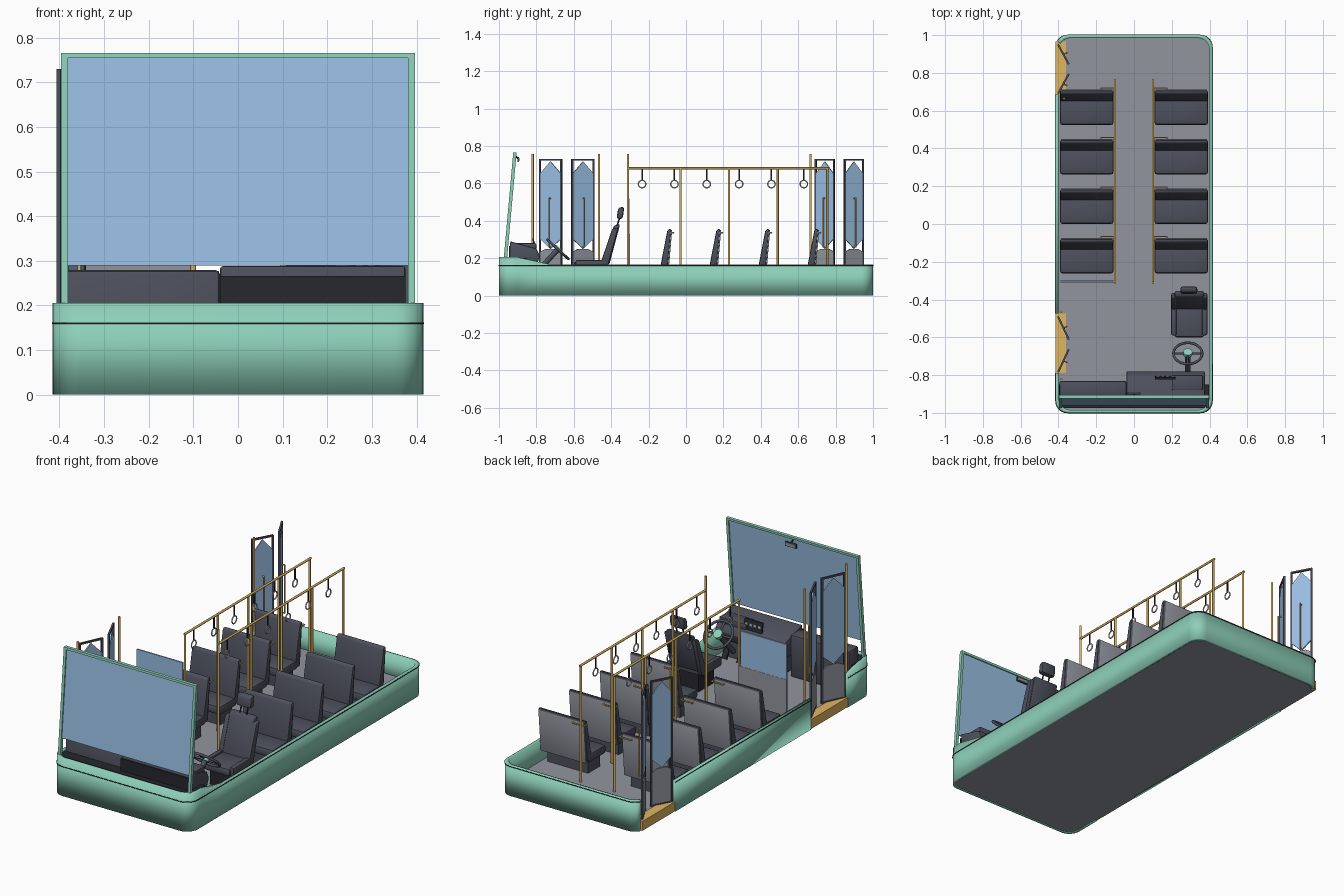
import bpy, bmesh, math
from mathutils import Vector, Matrix

if "Cube" in bpy.data.objects:
    bpy.data.objects.remove(bpy.data.objects["Cube"])

def mat(name, r, g, b):
    m = bpy.data.materials.new(name)
    m.diffuse_color = (r, g, b, 1)
    m.use_nodes = True
    m.node_tree.nodes["Principled BSDF"].inputs["Base Color"].default_value = m.diffuse_color
    return m

GREEN = mat("mint green", 0.27, 0.63, 0.49)
GLASS = mat("window blue", 0.32, 0.52, 0.77)
FLOOR = mat("floor grey", 0.29, 0.30, 0.345)
SEAT = mat("seat charcoal", 0.075, 0.08, 0.108)
BLACK = mat("trim black", 0.02, 0.021, 0.026)
BRASS = mat("brass yellow", 0.74, 0.47, 0.12)
RING = mat("ring white", 0.6, 0.6, 0.6)

def finish(name, bm, m, matrix=None, angle=35):
    bmesh.ops.recalc_face_normals(bm, faces=bm.faces)
    me = bpy.data.meshes.new(name)
    bm.to_mesh(me)
    bm.free()
    me.materials.append(m)
    me.shade_smooth()
    me.set_sharp_from_angle(angle=math.radians(angle))
    ob = bpy.data.objects.new(name, me)
    if matrix:
        ob.matrix_world = matrix
    bpy.context.collection.objects.link(ob)
    return ob

def extrude(name, lo, hi, m, bevel=0.0, matrix=None):
    """Solid between two matching outlines."""
    bm = bmesh.new()
    a = [bm.verts.new(p) for p in lo]
    b = [bm.verts.new(p) for p in hi]
    bm.faces.new(a)
    bm.faces.new(b)
    for i in range(len(a)):
        j = (i + 1) % len(a)
        bm.faces.new((a[i], a[j], b[j], b[i]))
    if bevel:
        bmesh.ops.bevel(bm, geom=bm.edges[:], offset=bevel, segments=2, profile=0.5, affect='EDGES')
    return finish(name, bm, m, matrix)

def box(name, x, y, z, m, bevel=0.0, matrix=None):
    c = [(x[0], y[0]), (x[1], y[0]), (x[1], y[1]), (x[0], y[1])]
    return extrude(name, [(*p, z[0]) for p in c], [(*p, z[1]) for p in c], m, bevel, matrix)

def prism(name, yz, x, m, bevel=0.0):
    return extrude(name, [(x[0], *p) for p in yz], [(x[1], *p) for p in yz], m, bevel)

def tube(name, pts, r, m, sides=8, matrix=None):
    """Round bar following a list of points."""
    bm = bmesh.new()
    for p, q in zip(pts, pts[1:]):
        p, q = Vector(p), Vector(q)
        d = q - p
        M = Matrix.Translation((p + q) / 2) @ d.to_track_quat('Z', 'Y').to_matrix().to_4x4()
        bmesh.ops.create_cone(bm, cap_ends=True, segments=sides, radius1=r, radius2=r,
                              depth=d.length + r * (len(pts) > 2), matrix=M)
    return finish(name, bm, m, matrix, 50)

def torus(name, loc, rot, R, r, m, seg=24):
    bpy.ops.mesh.primitive_torus_add(location=loc, rotation=rot, major_radius=R, minor_radius=r,
                                     major_segments=seg, minor_segments=8)
    ob = bpy.context.object
    ob.name = name
    ob.data.materials.append(m)
    ob.data.shade_smooth()

# ---- body shell: rounded outline with door gaps ----
DOORS = [(-0.79, -0.475), (0.685, 0.965)]
LEFT_CUTS = [0.965, 0.9, 0.685, -0.475, -0.72, -0.79, -0.9]

def outline(off, cuts=True, r=0.065):
    hx, hy, pts = 0.415 - off, 1 - off, []
    for k, (sx, sy) in enumerate([(1, 1), (-1, 1), (-1, -1), (1, -1)]):
        for i in range(7):
            a = math.radians(90 * k + 15 * i)
            if cuts and sx < 0 and sy > 0 and i == 6:   # keep the door edge clean
                continue
            pts.append((sx * (hx - r) + r * math.cos(a), sy * (hy - r) + r * math.sin(a)))
        if cuts and k == 1:
            pts += [(-hx, y) for y in LEFT_CUTS]
        if cuts and k == 3:
            pts += [(hx, -0.9), (hx, -0.72)]
    return pts

def in_gap(p, q):
    y = (p[1] + q[1]) / 2
    return p[0] < -0.38 and q[0] < -0.38 and any(a < y < b for a, b in DOORS)

def wall(name, off, thick, z0, top, m):
    out, inn = outline(off), outline(off + thick)
    n, bm = len(out), bmesh.new()
    rows = [[bm.verts.new(v) for v in ((*o, z0), (*o, top(o[1])), (*i, top(o[1])), (*i, z0))]
            for o, i in zip(out, inn)]
    gap = [in_gap(out[i], out[(i + 1) % n]) for i in range(n)]
    for i in range(n):
        a, b = rows[i], rows[(i + 1) % n]
        if not gap[i]:
            for k in range(4):
                bm.faces.new((a[k], b[k], b[(k + 1) % 4], a[(k + 1) % 4]))
        if gap[i] != gap[i - 1]:
            bm.faces.new(a)
    bmesh.ops.delete(bm, geom=[v for v in bm.verts if not v.link_faces], context='VERTS')
    finish(name, bm, m, None, 100)

def wall_top(y):
    return 0.165 + 0.04 * min(1, max(0, (-0.72 - y) / 0.18))

wall("body_wall", 0, 0.015, 0, wall_top, GREEN)
wall("belt_trim", -0.002, 0.004, 0.158, lambda y: 0.162, BLACK)
o = outline(0.008, False)
extrude("floor", [(*p, 0) for p in o], [(*p, 0.05) for p in o], FLOOR)

# ---- folding doors with steps ----
def leaf(p, q):
    d = Vector((q[0] - p[0], q[1] - p[1], 0))
    w = d.length
    M = Matrix.Translation((*p, 0)) @ Matrix.Rotation(math.atan2(d.y, d.x), 4, 'Z')
    t, f = 0.005, 0.009
    for u in (0, w - f):
        box("door_stile", (u, u + f), (-t, t), (0.05, 0.73), SEAT, 0, M)
    for z in (0.05, 0.721):
        box("door_rail", (f, w - f), (-t, t), (z, z + 0.009), SEAT, 0, M)
    def sheet(name, uz, m):
        extrude(name, [(u, -0.004, z) for u, z in uz], [(u, 0.004, z) for u, z in uz], m, 0, M)
    sheet("door_glass", [(w / 2, 0.25), (w - f, 0.30), (w - f, 0.655), (w / 2, 0.717), (f, 0.655), (f, 0.30)], GLASS)
    sheet("door_panel", [(f, 0.06), (w - f, 0.06), (w - f, 0.235), (w * .7, 0.25), (w * .3, 0.25), (f, 0.235)], FLOOR)
    s = 1 if (M.to_3x3() @ Vector((0, 1, 0))).x > 0 else -1    # handle on the cabin side
    tube("door_handle", [(w / 2, 0, 0.26), (w / 2, s * 0.02, 0.26), (w / 2, s * 0.02, 0.52), (w / 2, 0, 0.52)],
         0.004, BRASS, 8, M)

for a, b in DOORS:
    box("door_step", (-0.415, -0.36), (a, b), (0.003, 0.054), BRASS)
for hinge, fold in [(-0.49, -0.612), (-0.785, -0.663), (0.95, 0.845), (0.69, 0.795)]:
    leaf((-0.402, hinge), (-0.345, fold))
for x, y in [(-0.385, -0.82), (-0.385, -0.465), (-0.37, 0.665)]:
    tube("door_pole", [(x, y, 0.05), (x, y, 0.757)], 0.006, BRASS)

# ---- passenger seats ----
for side in (-1, 1):
    x = sorted((side * 0.108, side * 0.392))
    xb = (x[0] + 0.02, x[1] - 0.02)
    for i in range(4):
        y = -0.262 + 0.262 * i
        box("seat_base", xb, (y + 0.03, y + 0.13), (0.05, 0.13), SEAT)
        box("seat_cushion", x, (y, y + 0.15), (0.115, 0.163), SEAT, 0.014)
        prism("seat_back", [(y + .12, .13), (y + .163, .352), (y + .183, .358), (y + .163, .13)], x, SEAT, 0.009)
        prism("seat_shell", [(y + .155, .12), (y + .18, .350), (y + .188, .350), (y + .168, .12)],
              (x[0] + 0.006, x[1] - 0.006), FLOOR, 0.002)
        h = [(side * .175, y + .18, .335), (side * .175, y + .196, .335),
             (side * .106, y + .196, .335), (side * .106, y + .17, .335)]
        tube("seat_handle", h, 0.0035, BRASS)

# ---- grab rails, poles and straps ----
for x in (-0.1, 0.1):
    tube("grab_rail", [(x, -0.315, 0.68), (x, 0.765, 0.68)], 0.006, BRASS)
    for y in (-0.31, -0.03, 0.23, 0.49, 0.755):
        top = 0.757 if (x > 0 and y == -0.31) else 0.68
        tube("grab_pole", [(x, y, 0.05), (x, y, top)], 0.006, BRASS)
    for i in range(6):
        y = -0.235 + 0.173 * i
        box("strap", (x - .002, x + .002), (y - .004, y + .004), (0.615, 0.675), BLACK)
        torus("strap_ring", (x, y, 0.596), (0, math.pi / 2, 0), 0.02, 0.0035, RING, 16)

# ---- partition behind the front door ----
box("partition_panel", (-0.39, -0.105), (-0.31, -0.30), (0.05, 0.33), FLOOR)
box("partition_glass", (-0.39, -0.115), (-0.309, -0.301), (0.33, 0.52), GLASS)

# ---- windscreen ----
def wy(z):
    return -0.965 + (z - 0.205) * 0.09
def slab(name, x, z, d, m):
    a, b = wy(z[0]), wy(z[1])
    prism(name, [(a - d, z[0]), (b - d, z[1]), (b + d, z[1]), (a + d, z[0])], x, m)
slab("windscreen_glass", (-0.385, 0.385), (0.29, 0.757), 0.003, GLASS)
for s in (-1, 1):
    slab("windscreen_post", sorted((s * 0.381, s * 0.396)), (0.2, 0.766), 0.009, GREEN)
slab("windscreen_header", (-0.39, 0.39), (0.754, 0.766), 0.009, GREEN)
box("mirror", (-0.035, 0.035), (-0.902, -0.892), (0.715, 0.74), SEAT, 0.003)
box("mirror_glass", (-0.03, 0.03), (-0.893, -0.89), (0.719, 0.736), FLOOR)
tube("mirror_stem", [(0, -0.897, 0.73), (0, -0.914, 0.75)], 0.004, BLACK)

# ---- dashboard ----
box("cowl_shelf", (-0.397, 0.397), (-0.975, -0.85), (0.17, 0.2), BLACK)
box("passenger_dash", (-0.395, -0.04), (-0.915, -0.83), (0.05, 0.28), SEAT, 0.012)
prism("driver_dash", [(-.94, .16), (-.94, .29), (-.80, .25), (-.78, .21), (-.80, .16)], (-0.04, 0.375), SEAT, 0.006)
box("dash_front", (-0.04, 0.375), (-0.946, -0.938), (0.2, 0.266), BLACK)
box("dash_leg", (0.0, 0.375), (-0.93, -0.85), (0.05, 0.17), SEAT)
box("dash_binnacle", (0.2, 0.365), (-0.88, -0.80), (0.245, 0.28), SEAT, 0.008)
prism("dash_screen", [(-.812, .25), (-.822, .305), (-.814, .305), (-.804, .25)], (0.11, 0.22), BLACK)
for i in range(4):
    box("dash_button", (0.12 + .025 * i, 0.135 + .025 * i), (-0.815, -0.806), (0.275, 0.287), RING)

# ---- steering wheel and pedals ----
C, tilt = Vector((0.285, -0.685, 0.247)), -0.74
WM = Matrix.Translation(C) @ Matrix.Rotation(tilt, 4, 'X')
torus("steering_wheel", C, (tilt, 0, 0), 0.076, 0.007, SEAT, 32)
for a in (0, 180, 270):
    c, s = math.cos(math.radians(a)), math.sin(math.radians(a))
    tube("wheel_spoke", [(0, 0, 0), (0.074 * c, 0.074 * s, 0)], 0.006, SEAT, 8, WM)
tube("wheel_hub", [(0, 0, -0.008), (0, 0, 0.012)], 0.024, GREEN, 20, WM)
tube("steering_column", [(0, 0, -0.005), (0, 0, -0.19)], 0.014, SEAT, 12, WM)
for x in (0.23, 0.32):
    prism("pedal", [(-.80, .06), (-.83, .11), (-.84, .105), (-.81, .055)], (x, x + 0.03), BLACK)

# ---- driver seat ----
box("driver_pedestal", (0.225, 0.36), (-0.56, -0.43), (0.05, 0.15), BLACK)
box("driver_cushion", (0.215, 0.37), (-0.6, -0.42), (0.14, 0.182), SEAT, 0.012)
back = [(-.455, .17), (-.385, .375), (-.352, .382), (-.41, .165)]
prism("driver_back", back, (0.215, 0.37), SEAT, 0.01)
for x in (0.197, 0.36):
    prism("driver_back_bolster", [(y - .01, z - .02) for y, z in back], (x, x + 0.028), SEAT, 0.008)
    box("driver_cushion_bolster", (x, x + 0.028), (-0.59, -0.43), (0.14, 0.19), SEAT, 0.008)
for x in (0.27, 0.31):
    tube("headrest_post", [(x, -0.37, 0.37), (x, -0.35, 0.43)], 0.004, BLACK)
prism("headrest", [(-.372, .41), (-.362, .47), (-.33, .475), (-.338, .41)], (0.245, 0.335), SEAT, 0.012)
